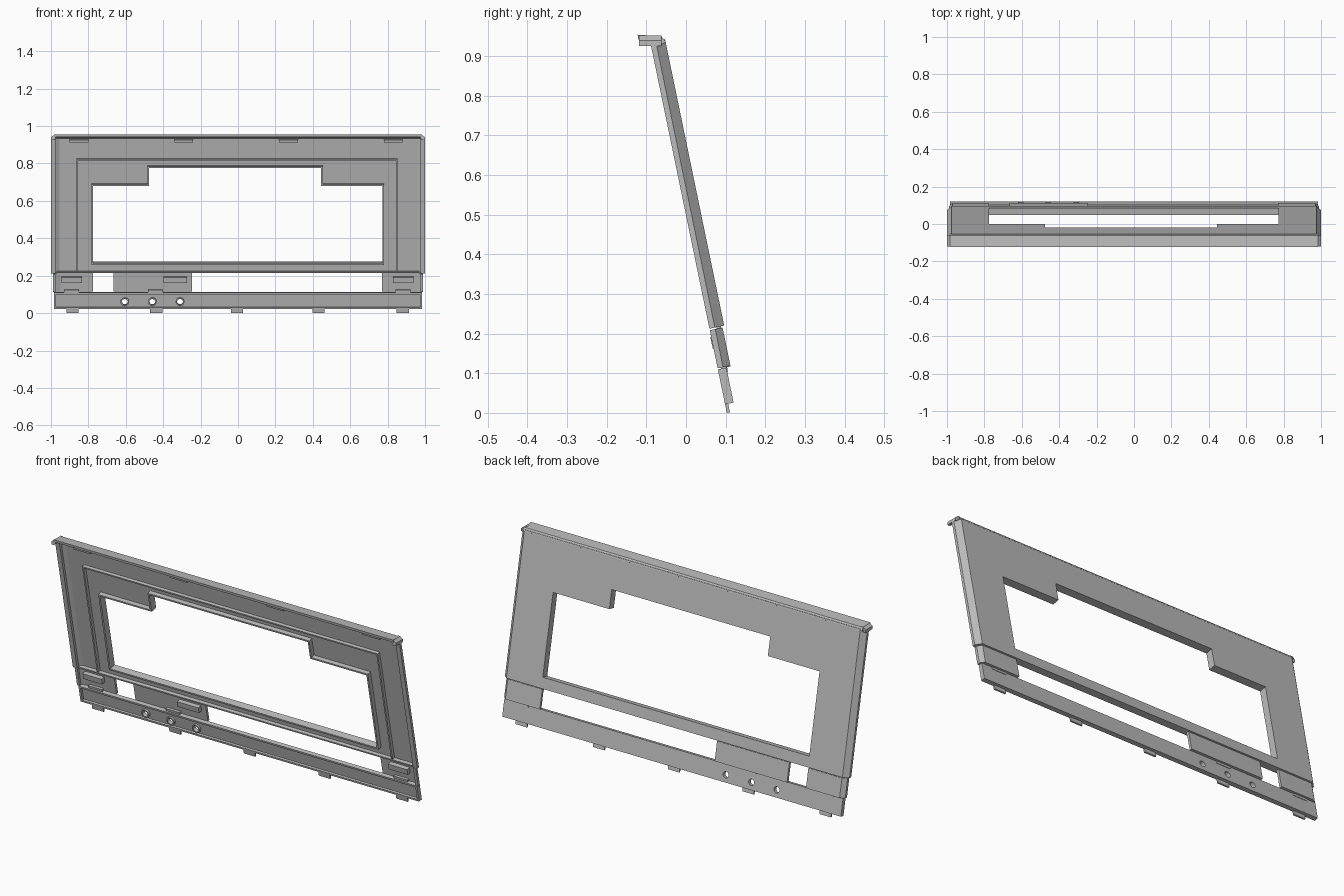
import bpy, bmesh, math
from mathutils import Vector

cube = bpy.data.objects.get("Cube")
if cube:
    bpy.data.objects.remove(cube, do_unlink=True)

grey = bpy.data.materials.new("plain grey")
grey.use_nodes = True
COLOUR = (0.5, 0.5, 0.5, 1)
grey.diffuse_color = COLOUR
grey.node_tree.nodes["Principled BSDF"].inputs["Base Color"].default_value = COLOUR

# Leaning panel frame: x across, s up the slope, d from front to back
TILT = math.radians(11.67)
ORIGIN = Vector((0, 0.103, 0))
UP = Vector((0, -math.sin(TILT), math.cos(TILT)))
BACK = Vector((0, math.cos(TILT), math.sin(TILT)))


def panel(x, s, d):
    return ORIGIN + Vector((x, 0, 0)) + UP * s + BACK * d


def along_slope(x, d, s):
    return panel(x, s, d)


def along_x(y, z, x):
    return Vector((x, y, z))


def along_y(x, z, y):
    return Vector((x, y, z))


def prism(name, loops, a, b, frame=panel):
    """Extrude an outline (first loop) with holes (other loops) from a to b."""
    bm = bmesh.new()
    edges = []
    for loop in loops:
        vs = [bm.verts.new((p, q, a)) for p, q in loop]
        edges += [bm.edges.new((v, vs[i - 1])) for i, v in enumerate(vs)]
    bmesh.ops.triangle_fill(bm, edges=edges, use_beauty=True)
    out = bmesh.ops.extrude_face_region(bm, geom=bm.faces[:], use_keep_orig=True)
    for v in out["geom"]:
        if isinstance(v, bmesh.types.BMVert):
            v.co.z = b
    for v in bm.verts:
        v.co = frame(*v.co)
    bmesh.ops.recalc_face_normals(bm, faces=bm.faces[:])
    mesh = bpy.data.meshes.new(name)
    bm.to_mesh(mesh)
    bm.free()
    mesh.materials.append(grey)
    obj = bpy.data.objects.new(name, mesh)
    bpy.context.collection.objects.link(obj)
    return obj


def rect(x0, x1, s0, s1):
    return [(x0, s0), (x1, s0), (x1, s1), (x0, s1)]


def circle(x, s, r, n=20):
    return [(x + r * math.cos(i * math.tau / n), s + r * math.sin(i * math.tau / n))
            for i in range(n)]


def window(t):
    """Stepped window outline, grown outward by t."""
    l, r, low, mid, top = -0.775 - t, 0.772 + t, 0.273 - t, 0.694 + t, 0.791 + t
    nl, nr = -0.475 - t, 0.445 + t
    return [(l, low), (r, low), (r, mid), (nr, mid), (nr, top), (nl, top), (nl, mid), (l, mid)]


def flip(points):
    return [(-p, q) for p, q in points]


# Main face with its window, rim and ribs
PLATE, DEEP = 0.023, 0.038
BASE, TOP = 0.217, 0.955
prism("main_plate", [rect(-0.975, 0.975, BASE, TOP), window(0)], PLATE, DEEP)
prism("window_rim", [window(0.009), window(0)], 0, PLATE)


def arch(t):
    return rect(-0.863 + t, 0.853 - t, BASE, 0.839 - t)


a, b = arch(0), arch(0.008)
prism("outer_rib", [[a[0], a[3], a[2], a[1], b[1], b[2], b[3], b[0]]], 0.006, PLATE)
prism("lower_rib", [rect(-0.97, 0.97, BASE, BASE + 0.008)], 0.004, PLATE)

# Chamfered side walls, on the main face and the lower tabs
wall = [(1, 0), (1, 0.014), (0.975, DEEP), (0.955, DEEP), (0.955, PLATE), (0.975, 0.014), (0.975, 0)]
tab_wall = [(0.99, 0), (0.99, 0.014), (0.97, 0.033), (0.95, 0.033), (0.95, 0.02),
            (0.975, 0.012), (0.975, 0)]
for side, turn in (("left", list), ("right", flip)):
    prism(side + "_wall", [turn(wall)], BASE, 0.947, along_slope)
    prism(side + "_tab_wall", [turn(tab_wall)], 0.115, 0.213, along_slope)
    cap = [(0.975, 0.952), (0.985, 0.952), (1, 0.94), (1, 0.925), (0.985, 0.925), (0.975, 0.935)]
    prism(side + "_lip_end", [turn(cap)], -0.119, -0.062, along_y)

# Overhanging top lip with a chamfered back edge and small clips below
lip = [(-0.122, 0.954), (-0.062, 0.95), (-0.051, 0.936), (-0.06, 0.93), (-0.07, 0.937), (-0.12, 0.941)]
prism("top_lip", [lip], -0.985, 0.985, along_x)
for i, x in enumerate((-0.85, -0.29, 0.27, 0.83)):
    prism(f"lip_clip_{i + 1}", [rect(x - 0.05, x + 0.05, 0.93, 0.945)], 0.004, PLATE)

# Lower tabs, each with a raised latch block and a foot
for name, x0, x1, block, half in (("right", -0.97, -0.775, -0.89, 0.055),
                                  ("middle", -0.665, -0.245, -0.335, 0.062),
                                  ("left", 0.77, 0.97, 0.883, 0.055)):
    prism(name + "_tab", [rect(x0, x1, 0.113, 0.213)], 0.02, 0.033)
    prism(name + "_tab_bridge", [rect(x0, x1, 0.205, 0.225)], 0.018, 0.029)
    prism(name + "_latch", [rect(block - half, block + half, 0.166, 0.196)], -0.002, 0.02)
    foot = -0.44 if name == "middle" else block
    prism(name + "_foot", [rect(foot - 0.04, foot + 0.04, 0.1, 0.125)], 0.008, 0.024)

# Control strip with a raised edge, collared holes and bottom pegs
holes = [(x, 0.06) for x in (-0.605, -0.458, -0.31)]
strip = rect(-0.983, 0.983, 0.022, 0.112)
prism("control_strip", [strip] + [circle(*h, 0.016) for h in holes], 0.012, 0.022)
prism("strip_edge", [strip, rect(-0.972, 0.972, 0.032, 0.102)], 0, 0.012)
for i, h in enumerate(holes):
    prism(f"hole_collar_{i + 1}", [circle(*h, 0.023), circle(*h, 0.016)], 0.002, 0.012)
for i, x in enumerate((-0.885, -0.437, -0.005, 0.43, 0.88)):
    prism(f"bottom_peg_{i + 1}", [rect(x - 0.033, x + 0.033, 0, 0.026)], 0, 0.008)
